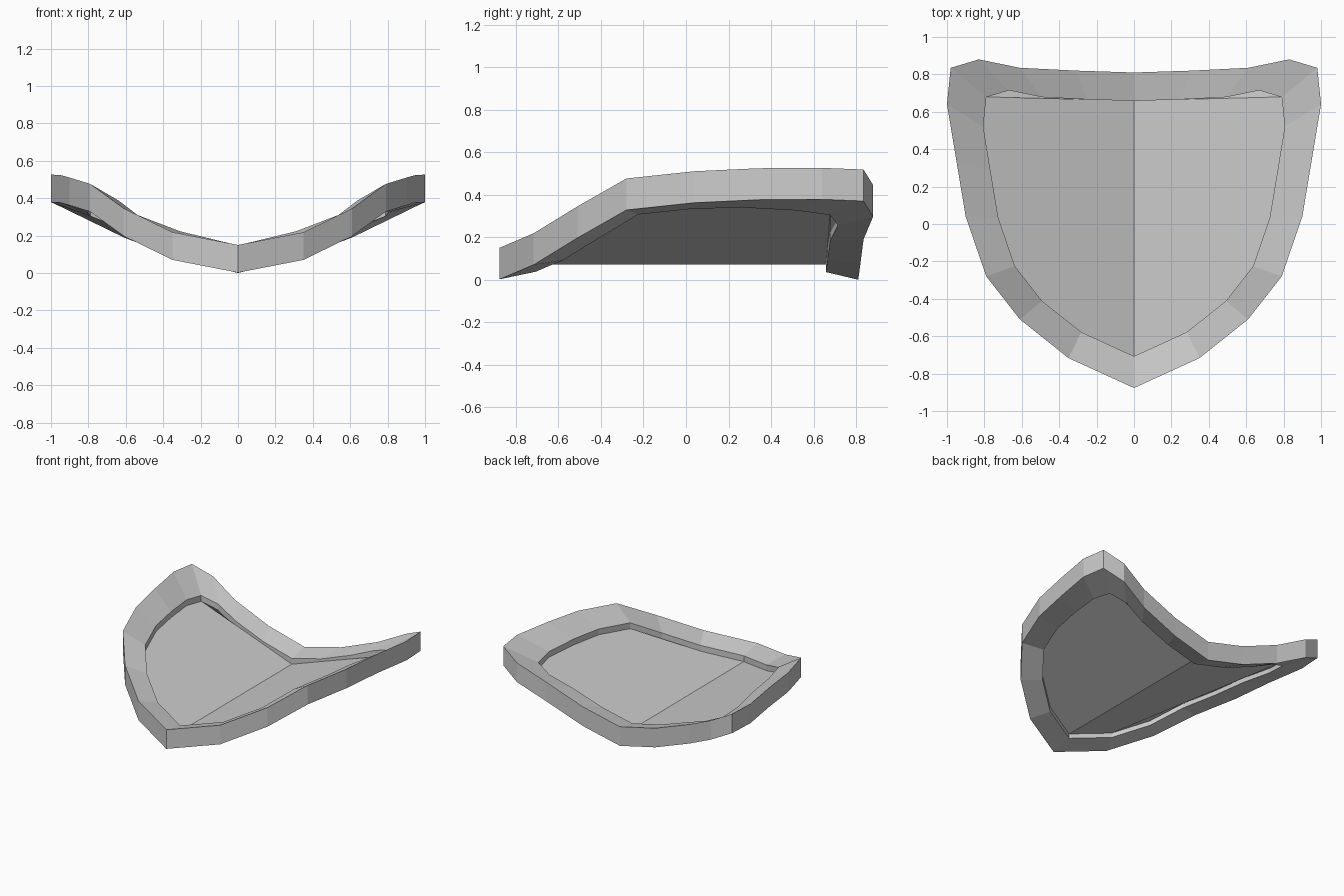
import bpy, bmesh

if "Cube" in bpy.data.objects:
    bpy.data.objects.remove(bpy.data.objects["Cube"])

# Lower outer edge of the right half: x, y, z, and inner edge height correction
HALF = [
    (0, -.877, .002, 0), (.35, -.717, .07, 0), (.61, -.51, .197, 0),
    (.79, -.28, .328, .006), (.90, .04, .362, .006), (.95, .34, .376, 0),
    (1.0, .64, .378, -.015), (.98, .835, .37, -.03), (.83, .88, .297, -.02),
    (.61, .835, .19, -.005), (.31, .82, .075, 0), (0, .81, 0, 0),
]
CORNER = 7        # index of the upper side corner
THICK = .148      # rim height at the outer edge
INNER = .08       # rim height at the inner edge


def outer(points, h):
    return [(x, y, z + h) for x, y, z, d in points]


def inner(points, s, h):
    """Shrink the outline towards the centre and raise it."""
    return [(x * s, y * s + .005 * (y > .5), z * .806 + .036 + d + h)
            for x, y, z, d in points]


def finish(bm, name):
    mesh = bpy.data.meshes.new(name)
    bm.to_mesh(mesh)
    bm.free()
    obj = bpy.data.objects.new(name, mesh)
    bpy.context.collection.objects.link(obj)
    return obj


# Raised rim: four-sided section swept round the whole outline
outline = HALF + [(-x, y, z, d) for x, y, z, d in HALF[-2:0:-1]]
rings = [outer(outline, 0), outer(outline, THICK),
         inner(outline, .806, INNER), inner(outline, .806, 0)]
bm = bmesh.new()
loops = [[bm.verts.new(p) for p in ring] for ring in rings]
n = len(outline)
for k in range(4):
    a, b = loops[k], loops[(k + 1) % 4]
    for i in range(n):
        j = (i + 1) % n
        bm.faces.new((a[i], a[j], b[j], b[i]))
bmesh.ops.recalc_face_normals(bm, faces=bm.faces)
finish(bm, "rim")

# Creased panel: mirrored halves, each a main face and a strip folded down
# behind the straight line from the upper corner to the back centre
bm = bmesh.new()
for side in (1, -1):
    half = [(x * side, y, z, d) for x, y, z, d in HALF]
    v = [bm.verts.new(p) for p in inner(half, .808, .035)]
    for face in (v[:CORNER + 1] + v[-1:], v[CORNER:]):
        bm.faces.new(face if side > 0 else face[::-1])
bmesh.ops.remove_doubles(bm, verts=bm.verts, dist=.0005)
finish(bm, "panel")
